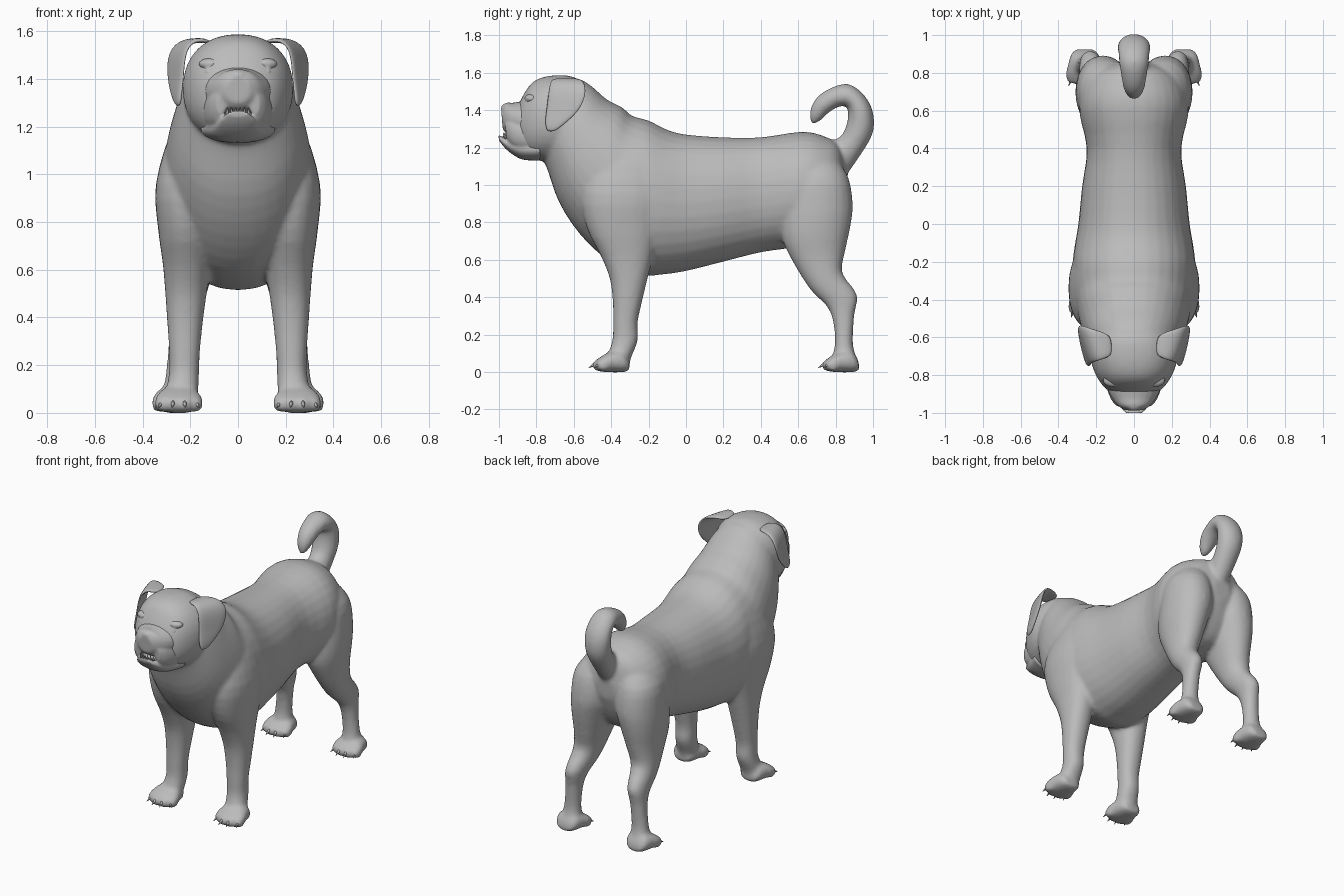
import bpy, bmesh, math
from mathutils import Vector

coat = bpy.data.materials.new("grey_coat")
coat.diffuse_color = (0.5, 0.5, 0.5, 1)


def finish(name, bm):
    bmesh.ops.recalc_face_normals(bm, faces=bm.faces)
    me = bpy.data.meshes.new(name)
    bm.to_mesh(me)
    bm.free()
    ob = bpy.data.objects.new(name, me)
    bpy.context.collection.objects.link(ob)
    me.materials.append(coat)
    for p in me.polygons:
        p.use_smooth = True
    return ob


def spline(a, b, c, d, t):
    return [0.5 * (2 * q + (r - p) * t + (2 * p - 5 * q + 4 * r - s) * t * t
                   + (3 * q - p - 3 * r + s) * t ** 3) for p, q, r, s in zip(a, b, c, d)]


def loft(name, rings, side=1, power=2.0, seg=24, steps=3):
    """Rings: y and z of one edge, y and z of the opposite edge, half width, centre x."""
    rings = [tuple(r) + (0,) * (6 - len(r)) for r in rings]
    n, fine = len(rings), []
    for i in range(n - 1):
        quad = [rings[max(0, min(n - 1, i + k))] for k in (-1, 0, 1, 2)]
        fine += [spline(*quad, s / steps) for s in range(steps)]
    fine.append(rings[-1])
    bm = bmesh.new()
    loops = []
    for y1, z1, y2, z2, hw, xc in fine:
        loop = []
        for k in range(seg):
            a = 2 * math.pi * k / seg
            c, s = math.cos(a), math.sin(a)
            c = math.copysign(abs(c) ** (2 / power), c)
            s = math.copysign(abs(s) ** (2 / power), s)
            loop.append(bm.verts.new((side * (xc + hw * s),
                                      (y1 + y2) / 2 + c * (y1 - y2) / 2,
                                      (z1 + z2) / 2 + c * (z1 - z2) / 2)))
        loops.append(loop)
    for p, q in zip(loops, loops[1:]):
        for k in range(seg):
            j = (k + 1) % seg
            bm.faces.new((p[k], p[j], q[j], q[k]))
    bm.faces.new(loops[0])
    bm.faces.new(loops[-1])
    return finish(name, bm)


def ball(name, loc, size):
    bm = bmesh.new()
    bmesh.ops.create_uvsphere(bm, u_segments=14, v_segments=8, radius=1)
    for v in bm.verts:
        v.co = Vector([c * s + l for c, s, l in zip(v.co, size, loc)])
    return finish(name, bm)


def spike(name, base, tip, r):
    bm = bmesh.new()
    bmesh.ops.create_cone(bm, segments=8, radius1=r, radius2=0.001, depth=1, cap_ends=True)
    d = Vector(tip) - Vector(base)
    q = d.to_track_quat('Z', 'Y')
    for v in bm.verts:
        v.co = q @ Vector((v.co.x, v.co.y, (v.co.z + 0.5) * d.length)) + Vector(base)
    return finish(name, bm)


def fuse(name, parts, voxel, rounds):
    """Join overlapping parts into one continuous skin."""
    bpy.ops.object.select_all(action='DESELECT')
    for p in parts:
        p.select_set(True)
    bpy.context.view_layer.objects.active = parts[0]
    bpy.ops.object.join()
    ob = parts[0]
    ob.name = name
    mod = ob.modifiers.new("skin", 'REMESH')
    mod.mode, mod.voxel_size, mod.use_smooth_shade = 'VOXEL', voxel, True
    mod = ob.modifiers.new("blend", 'SMOOTH')
    mod.factor, mod.iterations = 0.5, rounds


# Torso running from the rump to the thick neck
body = [loft("torso", [
    (.865, 1.08, .855, .94, .06), (.82, 1.21, .80, .80, .19), (.74, 1.26, .72, .70, .265),
    (.62, 1.285, .57, .665, .29), (.4, 1.255, .4, .64, .25), (.2, 1.255, .2, .59, .275),
    (0, 1.27, 0, .54, .295), (-.1, 1.295, -.14, .52, .315), (-.2, 1.345, -.24, .52, .325),
    (-.29, 1.37, -.42, .60, .315), (-.34, 1.415, -.57, .74, .30), (-.42, 1.455, -.68, .91, .275),
    (-.5, 1.525, -.74, 1.08, .24), (-.56, 1.565, -.77, 1.15, .21)], power=2.15, seg=32)]

# Curled tail
body.append(loft("tail", [
    (.79, 1.24, .85, 1.04, .07), (.835, 1.27, .94, 1.17, .075), (.86, 1.33, 1.0, 1.28, .083),
    (.867, 1.39, 1.0, 1.39, .088), (.855, 1.42, .952, 1.482, .083), (.825, 1.42, .87, 1.54, .078),
    (.79, 1.405, .78, 1.522, .068), (.75, 1.375, .70, 1.47, .057),
    (.715, 1.34, .662, 1.395, .038), (.68, 1.325, .665, 1.335, .014)]))

# Skull tapering to the face
body.append(loft("skull", [
    (-.52, 1.53, -.60, 1.20, .18), (-.60, 1.578, -.66, 1.15, .22), (-.68, 1.587, -.72, 1.13, .232),
    (-.76, 1.578, -.78, 1.13, .215), (-.82, 1.55, -.83, 1.14, .188),
    (-.865, 1.49, -.87, 1.17, .155), (-.90, 1.42, -.90, 1.23, .11)], power=2.2, seg=32))

# Muzzle, nose and lower jaw
face = [loft("muzzle", [
    (-.78, 1.47, -.78, 1.24, .15), (-.87, 1.45, -.87, 1.245, .14), (-.925, 1.44, -.925, 1.26, .115),
    (-.965, 1.438, -.96, 1.275, .085), (-.988, 1.405, -.98, 1.30, .05)], power=2.1),
    loft("lower_jaw", [
        (-.78, 1.25, -.78, 1.13, .16), (-.87, 1.25, -.87, 1.135, .125), (-.94, 1.245, -.93, 1.165, .09),
        (-.98, 1.258, -.975, 1.205, .068), (-1.003, 1.268, -1.0, 1.24, .045)], power=2.1),
    ball("nose", (0, -.963, 1.41), (.04, .027, .026))]
for i in range(6):
    x = (i - 2.5) * .018
    spike("lower_tooth", (x, -.975 + abs(x) * .3, 1.25), (x, -.978 + abs(x) * .3, 1.28), .009)

# Paw rings for a paw whose heel sits at y = 0 and whose toes point to -y
PAW = [(0, .06, .005, .012, .05), (-.03, .11, -.02, .0, .075), (-.08, .115, -.08, -.002, .09),
       (-.13, .095, -.13, 0, .102), (-.175, .065, -.175, .006, .09)]


def paw(name, side, xc, heel):
    parts = [loft(name, [(a + heel, b, c + heel, d, w, xc) for a, b, c, d, w in PAW], side, 2.3)]
    for i in range(4):
        u = (i - 1.5) / 1.5
        x, y = side * (xc + u * .073), heel - .165 + .03 * u * u
        parts.append(ball(name + "_toe", (x, y, .036), (.03, .036, .034)))
        spike(name + "_claw", (x, y - .02, .042), (x + side * u * .012, y - .055, .022), .011)
    return parts


for side, tag in ((1, "left"), (-1, "right")):
    # Front leg with its shoulder
    body.append(loft(tag + "_front_leg", [
        (-.36, 1.27, -.20, 1.28, .05, .13), (-.48, 1.17, -.14, 1.18, .09, .19),
        (-.56, .96, -.115, .95, .13, .215), (-.53, .77, -.14, .77, .118, .217),
        (-.455, .62, -.175, .62, .10, .215), (-.408, .50, -.205, .50, .087, .218),
        (-.392, .38, -.234, .38, .075, .222), (-.39, .26, -.259, .26, .065, .224),
        (-.394, .17, -.257, .17, .063, .226), (-.42, .09, -.292, .08, .068, .235),
        (-.44, .04, -.303, .03, .06, .24)], side, 2.2))
    body += paw(tag + "_front_paw", side, .248, -.305)

    # Hind leg with thigh and hock
    body.append(loft(tag + "_hind_leg", [
        (.62, 1.19, .78, 1.17, .06, .12), (.55, 1.06, .865, 1.05, .13, .155),
        (.515, .89, .892, .90, .145, .163), (.51, .73, .88, .78, .128, .18),
        (.565, .60, .85, .64, .10, .195), (.665, .44, .836, .53, .078, .215),
        (.752, .352, .915, .415, .06, .23), (.786, .27, .901, .31, .051, .24),
        (.796, .16, .892, .16, .053, .25), (.785, .09, .908, .08, .062, .255),
        (.78, .04, .90, .03, .055, .26)], side, 2.1))
    body += paw(tag + "_hind_paw", side, .26, .922)

    # Folded ear flap flaring outward at the back: front x, back x, z, front y, back y
    rows = [(.11, .12, 1.555, -.70, -.58), (.185, .235, 1.568, -.725, -.55),
            (.222, .296, 1.51, -.738, -.525), (.228, .296, 1.41, -.748, -.555),
            (.238, .28, 1.34, -.758, -.63), (.245, .258, 1.285, -.745, -.70)]
    bm = bmesh.new()
    grid = [[bm.verts.new((side * (xf + (xb - xf) * t / 2), f + (b - f) * t / 2, z))
             for t in range(3)] for xf, xb, z, f, b in rows]
    for p, q in zip(grid, grid[1:]):
        for k in range(2):
            bm.faces.new((p[k], p[k + 1], q[k + 1], q[k]))
    ear = finish(tag + "_ear", bm)
    mod = ear.modifiers.new("thickness", 'SOLIDIFY')
    mod.thickness, mod.offset = .022, 0
    mod = ear.modifiers.new("rounding", 'SUBSURF')
    mod.levels = mod.render_levels = 2

    # Eye, brow and hanging upper lip
    face += [ball(tag + "_eye", (side * .115, -.845, 1.425), (.03, .028, .022)),
             ball(tag + "_brow", (side * .112, -.825, 1.462), (.055, .04, .026)),
             loft(tag + "_upper_lip", [
                 (-.82, 1.33, -.82, 1.20, .03, .125), (-.89, 1.34, -.88, 1.20, .034, .105),
                 (-.94, 1.35, -.93, 1.215, .032, .085), (-.968, 1.34, -.96, 1.25, .02, .07)], side)]

fuse("body", body, .011, 12)
fuse("face", face, .008, 3)
